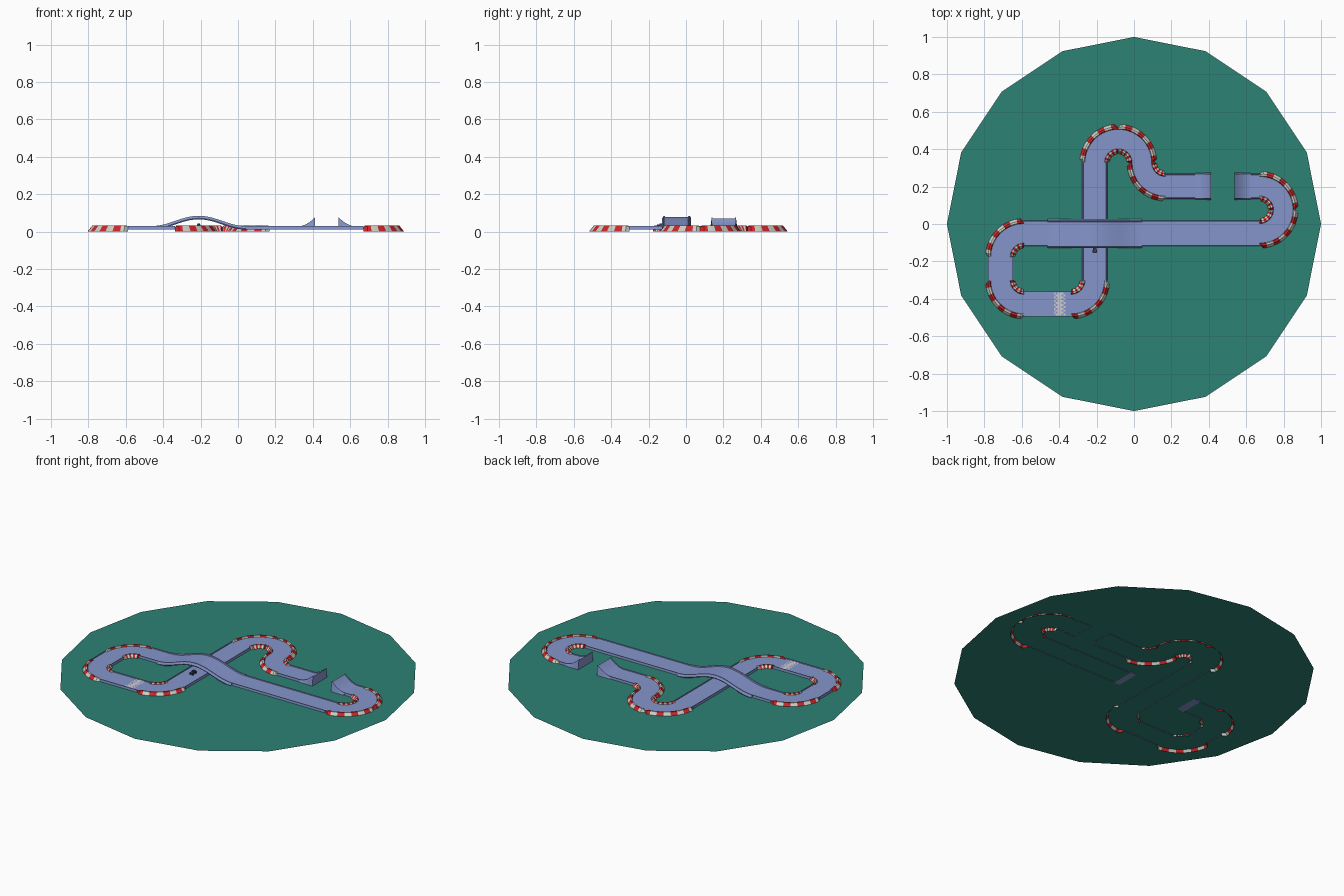
import bpy, bmesh, math

if "Cube" in bpy.data.objects:
    bpy.data.objects.remove(bpy.data.objects["Cube"])

M = 0.126          # track module: corner radius and grid spacing
DISC_Z = 0.015


def material(name, rgb):
    m = bpy.data.materials.new(name)
    m.diffuse_color = (*rgb, 1)
    m.use_nodes = True
    m.node_tree.nodes["Principled BSDF"].inputs["Base Color"].default_value = m.diffuse_color
    return m


GREEN = material("teal ground", (0.027, 0.225, 0.178))
ROAD = material("road blue", (0.235, 0.30, 0.60))
RED = material("kerb red", (0.60, 0.02, 0.022))
WHITE = material("kerb white", (0.62, 0.62, 0.58))
PALE = material("finish pale grey", (0.60, 0.60, 0.64))
DARK = material("car dark grey", (0.045, 0.05, 0.085))
BLACK = material("tyre black", (0.01, 0.01, 0.012))


def finish_object(name, bm, mats):
    me = bpy.data.meshes.new(name)
    bm.to_mesh(me)
    bm.free()
    for m in mats:
        me.materials.append(m)
    ob = bpy.data.objects.new(name, me)
    bpy.context.collection.objects.link(ob)
    return ob


def sweep(name, stations, section, mats, closed=False, cap=None, rule=None, taper=0):
    """stations: (x, y, left_x, left_y, rise); section: (offset, z, follows_rise)."""
    bm = bmesh.new()
    rows = []
    for k, (x, y, nx, ny, rise) in enumerate(stations):
        row = []
        for o, z, follow in section:
            if taper and k in (0, len(stations) - 1):   # pinch the ends
                o = taper + (o - taper) * 0.5
                z = min(z, 0.025)
            row.append(bm.verts.new((x + nx * o, y + ny * o, z + rise * follow)))
        rows.append(row)
    n = len(section)
    for i in range(len(rows) - 1):
        for j in range(n if closed else n - 1):
            q = (j + 1) % n
            f = bm.faces.new((rows[i][j], rows[i + 1][j], rows[i + 1][q], rows[i][q]))
            if rule:
                f.material_index = rule(i)
    if cap is not None:
        bm.faces.new(rows[cap] if cap == 0 else rows[cap][::-1])
    return finish_object(name, bm, mats)


def line(x0, y0, x1, y1, n=1, rise=lambda t: 0):
    d = math.hypot(x1 - x0, y1 - y0)
    nx, ny = -(y1 - y0) / d, (x1 - x0) / d
    return [(x0 + (x1 - x0) * i / n, y0 + (y1 - y0) * i / n, nx, ny, rise(i / n))
            for i in range(n + 1)]


def arc(cx, cy, start, n=16):
    out = []
    for i in range(n + 1):
        a = math.radians(start + 90 * (1 - i / n))
        c, s = math.cos(a), math.sin(a)
        out.append((cx + M * c, cy + M * s, c, s, 0))
    return out


def mirrored(half):
    return [(-o, z, f) for o, z, f in half] + [(o, z, f) for o, z, f in reversed(half)]


# Cross-sections from the outer edge towards the centre
STRAIGHT = mirrored([(.068, .011, 0), (.066, .029, 1), (.062, .029, 1), (.061, .024, 1)])
RAMP = mirrored([(.073, .011, 0), (.065, .029, 1), (.061, .029, 1), (.060, .024, 1)])
BRIDGE = mirrored([(.074, .011, 1), (.077, .017, 1), (.070, .030, 1), (.063, .030, 1), (.061, .024, 1)])
KERB_OUT = [(.052, .024, 1), (.056, .032, 1), (.066, .032, 1), (.092, 0, 1)]
KERB_IN = [(-o, z, f) for o, z, f in reversed(KERB_OUT)]
FLAT = [(-.066, .024, 1), (.066, .024, 1)]

# Ground disc, single sheet
bm = bmesh.new()
bm.faces.new([bm.verts.new((math.cos(k * math.pi / 8), math.sin(k * math.pi / 8), DISC_Z))
              for k in range(16)])
finish_object("ground_disc", bm, [GREEN])

# Grid lines of the layout
XL, XV, XS, XR = -.714, -.21, .042, .798
YB, YM, YJ = -.428, -.05, .202

# Straight road pieces
for i, seg in enumerate([
        (XL, YB + M, XL, YM - M), (XL + M, YB, XV - M, YB), (XV, YB + M, XV, .328),
        (XL + M, YM, XV - 2 * M, YM), (XV + 2 * M, YM, XR - M, YM),
        (XS + M, YJ, .325, YJ), (.625, YJ, XR - M, YJ)]):
    sweep(f"straight_road_{i}", line(*seg), STRAIGHT, [ROAD])

# Corners with striped kerbs on both sides
for i, c in enumerate([
        (XL + M, YM - M, 90), (XL + M, YB + M, 180), (XV - M, YB + M, 270),
        (XV + M, .328, 90), (XV + M, .328, 0), (XS + M, .328, 180),
        (XR - M, .076, 270), (XR - M, .076, 0)]):
    path = arc(*c)
    sweep(f"corner_road_{i}", path, FLAT, [ROAD])
    sweep(f"outer_kerb_{i}", path, KERB_OUT, [WHITE, RED], rule=lambda k: (k // 2) % 2, taper=.052)
    sweep(f"inner_kerb_{i}", path, KERB_IN, [WHITE, RED], rule=lambda k: (k // 2) % 2, taper=-.052)

# Bridge over the crossing
sweep("bridge", line(XV - 2 * M, YM, XV + 2 * M, YM, 24,
                     lambda t: .0275 * (1 - math.cos(2 * math.pi * t))), BRIDGE, [ROAD], closed=True)

# Jump: two facing concave ramps
sweep("takeoff_ramp", line(.325, YJ, .412, YJ, 8, lambda t: .047 * t ** 1.8), RAMP, [ROAD], cap=-1)
sweep("landing_ramp", line(.538, YJ, .625, YJ, 8, lambda t: .047 * (1 - t) ** 1.8), RAMP, [ROAD], cap=0)

# Finish line: ragged chequered plate
bm = bmesh.new()
s = .0102
for i in range(6):
    for j in range(12):
        if 1 < i < 4 or (i + j) % 2:
            x, y, z = -.398 + (i - 3) * s, YB + (j - 6) * s, .0255
            bm.faces.new([bm.verts.new(p) for p in
                          ((x, y, z), (x + s, y, z), (x + s, y + s, z), (x, y + s, z))])
finish_object("finish_line", bm, [PALE])


# Small car below the bridge
def box(name, loc, size, mat):
    bpy.ops.mesh.primitive_cube_add(size=1, location=loc)
    ob = bpy.context.object
    ob.name = name
    ob.scale = size
    ob.data.materials.append(mat)


box("car_body", (XV, -.135, .033), (.018, .042, .010), DARK)
box("car_cabin", (XV, -.131, .041), (.014, .020, .008), DARK)
for sx in (-1, 1):
    for sy in (-1, 1):
        bpy.ops.mesh.primitive_cylinder_add(vertices=8, radius=.005, depth=.004,
                                            location=(XV + sx * .009, -.135 + sy * .013, .029),
                                            rotation=(0, math.pi / 2, 0))
        bpy.context.object.name = "car_wheel"
        bpy.context.object.data.materials.append(BLACK)
